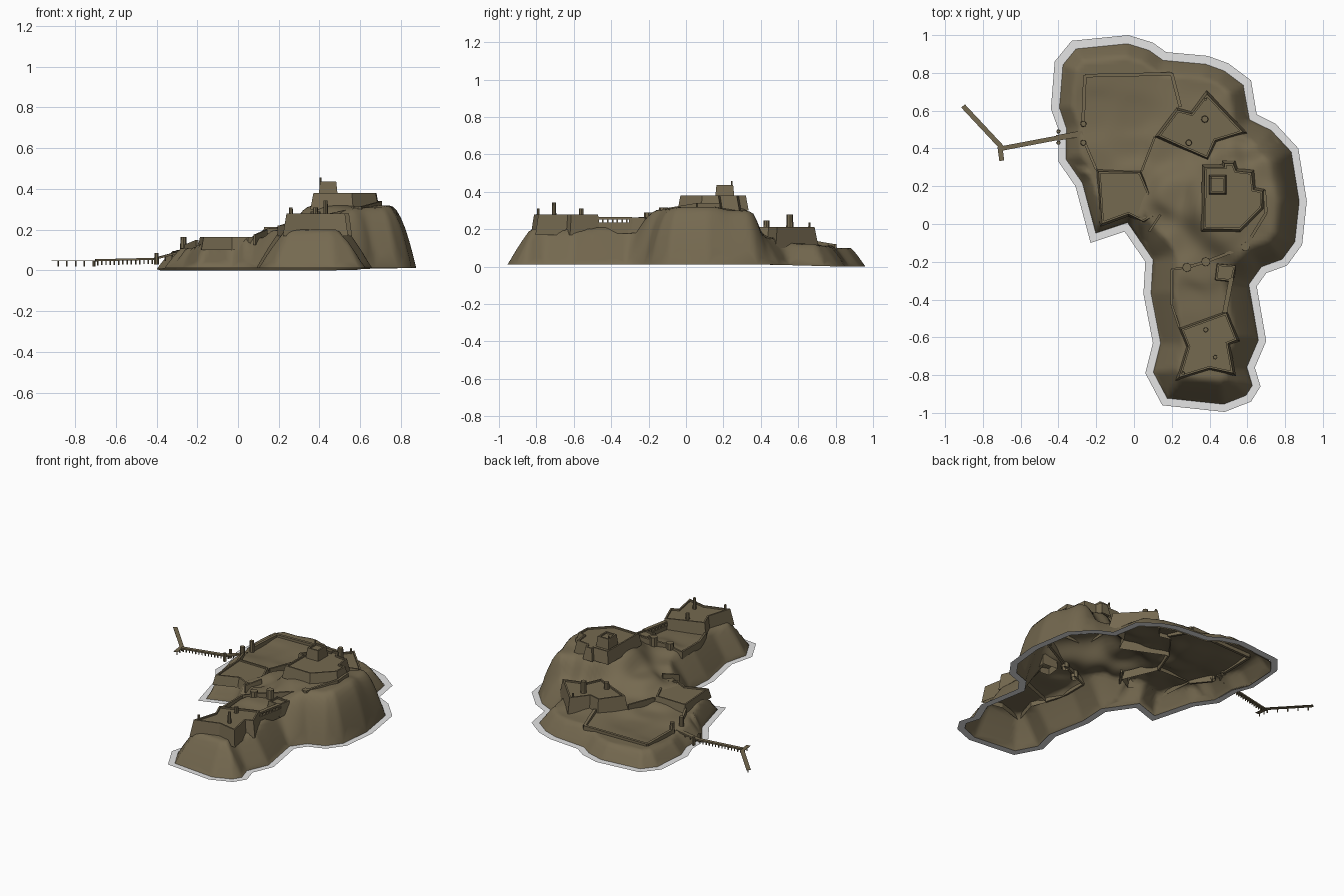
import bpy
import bmesh
import math
from mathutils import Vector
from mathutils.geometry import delaunay_2d_cdt, intersect_point_line

if "Cube" in bpy.data.objects:
    bpy.data.objects.remove(bpy.data.objects["Cube"])


def material(name, color):
    mat = bpy.data.materials.new(name)
    mat.use_nodes = True
    mat.diffuse_color = (*color, 1)
    for node in mat.node_tree.nodes:
        if node.type == 'BSDF_PRINCIPLED':
            node.inputs["Base Color"].default_value = (*color, 1)
            node.inputs["Roughness"].default_value = 0.9
    return mat


EARTH = material("olive_earth", (0.178, 0.142, 0.08))
FOAM = material("pale_foam", (0.78, 0.78, 0.78))


def make_object(name, verts, faces, mat=EARTH, smooth=False, fix_normals=True):
    mesh = bpy.data.meshes.new(name)
    mesh.from_pydata([tuple(v) for v in verts], [], faces)
    if fix_normals:
        bm = bmesh.new()
        bm.from_mesh(mesh)
        bmesh.ops.recalc_face_normals(bm, faces=bm.faces)
        bm.to_mesh(mesh)
        bm.free()
    mesh.materials.append(mat)
    if smooth:
        mesh.shade_smooth()
    obj = bpy.data.objects.new(name, mesh)
    bpy.context.collection.objects.link(obj)


def counter_clockwise(points):
    pts = [Vector(p) for p in points]
    area = sum(a.x * b.y - b.x * a.y for a, b in zip(pts, pts[1:] + pts[:1]))
    return pts if area > 0 else pts[::-1]


def offset(pts, dist):
    """Move a counter-clockwise outline inwards by dist."""
    result = []
    for i, p in enumerate(pts):
        e1 = (p - pts[i - 1]).normalized()
        e2 = (pts[(i + 1) % len(pts)] - p).normalized()
        n1, n2 = Vector((-e1.y, e1.x)), Vector((-e2.y, e2.x))
        result.append(p + (n1 + n2) * dist / max(0.4, 1 + n1.dot(n2)))
    return result


def stacked_loops(name, loops, mat=EARTH, cap=True):
    """Join outlines (points, height) into a band, with an optional end cap."""
    n = len(loops[0][0])
    verts = [(p.x, p.y, z) for pts, z in loops for p in pts]
    faces = []
    for k in range(len(loops) - 1):
        for i in range(n):
            j = (i + 1) % n
            faces.append((k * n + i, k * n + j, k * n + n + j, k * n + n + i))
    if cap:
        faces.append(tuple(range(len(verts) - n, len(verts))))
    make_object(name, verts, faces, mat, fix_normals=False)


def fort(name, points, base, top, batter=0.015, rim=0.01, drop=0.01):
    pts = counter_clockwise(points)
    crest, inner = offset(pts, batter), offset(pts, batter + rim)
    stacked_loops(name, [(pts, base), (crest, top), (inner, top), (inner, top - drop)])


def wall(name, path, height, width):
    """Run of sloped boxes; path points give the top of the wall."""
    verts, faces = [], []
    for a, b in zip(path, path[1:]):
        a, b = Vector(a), Vector(b)
        d = (b - a).normalized()
        side = Vector((-d.y, d.x, 0)).normalized() * width / 2
        down = Vector((0, 0, -height))
        k = len(verts)
        verts += [a - side, b - side, b + side, a + side]
        verts += [v + down for v in verts[k:k + 4]]
        faces += [(k, k + 1, k + 2, k + 3), (k + 7, k + 6, k + 5, k + 4)]
        for i in range(4):
            j = (i + 1) % 4
            faces.append((k + i, k + 4 + i, k + 4 + j, k + j))
    make_object(name, verts, faces)


def turret(name, x, y, base, top, radius, sides=8, taper=0.85):
    ring = [Vector((math.cos(math.tau * i / sides), math.sin(math.tau * i / sides)))
            for i in range(sides)]
    centre = Vector((x, y))
    stacked_loops(name, [([centre + r * radius for r in ring], base),
                         ([centre + r * radius * taper for r in ring], top)])


# Shoreline and foam ring
outline = counter_clockwise([
    (-.33, .97), (-.03, 1), (.1, .96), (.17, .91), (.39, .89), (.5, .85), (.62, .76),
    (.65, .58), (.75, .53), (.87, .4), (.915, .12), (.89, -.11), (.81, -.22),
    (.7, -.26), (.65, -.33), (.7, -.62), (.64, -.76), (.67, -.86), (.62, -.94),
    (.48, -.995), (.15, -.96), (.06, -.79), (.1, -.63), (.05, -.37), (.06, -.2),
    (-.05, -.04), (-.23, -.1), (-.31, .2), (-.4, .33), (-.4, .5), (-.44, .61), (-.42, .86)])
shore = offset(outline, 0.04)
stacked_loops("foam_ring", [(outline, 0.012), (offset(outline, 0.045), 0.012)], FOAM, cap=False)

# Ground heights at a few spots, blended across the island
SPOTS = [
    (-.2, .8, .1), (0, .8, .1), (-.2, .6, .09), (0, .55, .09), (.4, .75, .11),
    (.4, .5, .13), (-.2, .3, .11), (0, .4, .1), (.15, .4, .13), (.55, .62, .12),
    (.4, .1, .32), (.55, .2, .32), (.7, .1, .32), (.75, 0, .32), (.65, -.1, .31),
    (.5, 0, .32), (.5, .27, .32), (.7, .3, .3), (.2, .15, .21), (.1, 0, .16),
    (.2, -.1, .2), (.6, .46, .15), (.4, .4, .15), (.35, -.25, .23), (.3, -.4, .205),
    (.5, -.4, .21), (.3, -.6, .2), (.5, -.6, .2), (.3, -.8, .2), (.5, -.85, .2),
    (-.1, .1, .13), (-.15, 0, .13), (0, .25, .13)]
edges = list(zip(shore, shore[1:] + shore[:1]))


def shore_distance(p):
    best = 9.0
    for a, b in edges:
        t = intersect_point_line(p, a, b)[1]
        best = min(best, (p - a.lerp(b, min(1, max(0, t)))).length)
    return best


def inside(p):
    return sum((a.y > p.y) != (b.y > p.y) and
               p.x < a.x + (b.x - a.x) * (p.y - a.y) / (b.y - a.y)
               for a, b in edges) % 2 == 1


def ground(p):
    weights = [1 / ((p.x - x) ** 2 + (p.y - y) ** 2 + 0.002) ** 2 for x, y, _ in SPOTS]
    level = sum(w * s[2] for w, s in zip(weights, SPOTS)) / sum(weights)
    width = min(0.13, 0.03 + 0.45 * level)
    if p.x < 0.05 and p.y < 0.3:  # steep foot of the west bastion
        width *= 0.65
    t = min(1, shore_distance(p) / width)
    bulge = min(1, max(0.15, (level - 0.2) / 0.12))
    base = 0.012 * (1 - min(1, max(0, p.y - 0.4) / 0.45))
    return base + (level - base) * t * (1 + bulge - bulge * t)


# Island: open shell meshed from the shoreline and a regular grid
STEP = 0.02
grid = [Vector((i * STEP, j * STEP)) for i in range(-24, 48) for j in range(-50, 51)]
grid = [p for p in grid if inside(p) and shore_distance(p) > STEP / 2]
points, _, tris, *_ = delaunay_2d_cdt(shore + grid, [], [list(range(len(shore)))], 1, 1e-5)
make_object("island", [(p.x, p.y, ground(p)) for p in points], tris,
            smooth=True, fix_normals=False)

# Hilltop fort with square keep
fort("hill_fort", [(.355, -.04), (.36, .315), (.465, .315), (.465, .335), (.535, .335),
                   (.55, .295), (.635, .285), (.645, .195), (.695, .185), (.69, .08),
                   (.565, -.045)], .3, .38)
fort("hill_keep", [(.395, .155), (.49, .155), (.49, .26), (.395, .26)], .36, .437, .008)
turret("keep_flagpole", .405, .245, .42, .457, .006, 6)

# North-east star fort
fort("star_fort", [(.385, .71), (.605, .48), (.44, .43), (.395, .33), (.27, .385), (.105, .46),
                   (.225, .62), (.3, .6)], .1, .213)
turret("star_fort_tall_turret", .375, .555, .19, .28, .02)
turret("star_fort_turret", .29, .43, .19, .248, .018)
turret("star_fort_post", .38, .66, .19, .235, .008, 6)

# South fort
fort("south_fort", [(.235, -.55), (.495, -.455), (.56, -.62), (.51, -.64), (.54, -.805),
                    (.4, -.775), (.22, -.83), (.275, -.65)], .17, .28, .012)
turret("south_fort_tall_turret", .43, -.705, .25, .343, .012)
turret("south_fort_turret", .38, -.56, .25, .31, .014)
turret("south_fort_post", .26, -.79, .25, .31, .01, 6)

# West bastion
fort("west_bastion", [(-.2, .29), (.04, .285), (.14, .05), (.05, 0), (-.03, .04),
                      (-.18, -.015)], .1, .163, .012)

# Curtain walls
wall("hill_terrace_wall", [(.69, .18, .34), (.7, .06, .34), (.59, -.12, .31), (.38, -.2, .265),
                           (.28, -.23, .25)], .05, .016)
wall("south_court_wall", [(.28, -.23, .245), (.2, -.24, .22), (.2, -.43, .22),
                          (.24, -.55, .22)], .05, .012)
wall("north_court_wall", [(-.27, .53, .12), (-.26, .785, .115), (.2, .795, .12),
                          (.245, .62, .15)], .04, .018)
wall("gate_wall", [(-.26, .43, .125), (-.2, .29, .15)], .06, .014)
wall("inner_wall", [(.11, .46, .155), (.04, .28, .155)], .06, .012)
wall("hill_path_wall", [(.14, .05, .2), (.08, -.04, .175)], .05, .012)

# Wall turrets and square gatehouse
for name, x, y, base, top in [("east", .59, -.12, .25, .315), ("middle", .38, -.2, .2, .29),
                              ("west", .28, -.23, .18, .265)]:
    turret(name + "_wall_turret", x, y, base, top, .025, 8, .95)
fort("south_gatehouse", [(.425, -.3), (.525, -.31), (.545, -.215), (.435, -.205)],
     .18, .262, .006)
for y in (.43, .53):
    turret("harbour_gate_turret", -.268, y, .08, .165, .017)

# Arcaded bridge between gatehouse and south fort
start, end = Vector((.515, -.29, .265)), Vector((.48, -.47, .265))
sill = Vector((0, 0, -.029))
wall("bridge_deck", [start, end], .012, .025)
wall("bridge_foot", [start + sill, end + sill], .06, .025)
for i in range(8):
    p = start.lerp(end, i / 7)
    wall("bridge_pier", [p + Vector((0, .004, -.01)), p - Vector((0, .004, .01))], .025, .022)

# Harbour jetty: ramp, deck, outer arm and short spur, with piles below
JETTY = [
    ("jetty_ramp", (-.27, .48, .1), (-.41, .455, .062), .03, .01, 4),
    ("jetty_deck", (-.41, .455, .062), (-.7, .4, .055), .024, .01, 14),
    ("jetty_outer_arm", (-.69, .395, .05), (-.905, .625, .05), .026, .003, 5),
    ("jetty_spur", (-.71, .41, .05), (-.7, .335, .05), .026, .003, 2)]
for name, a, b, width, height, count in JETTY:
    wall(name, [a, b], height, width)
    for i in range(count):
        p = Vector(a).lerp(Vector(b), (i + .5) / count)
        turret(name + "_pile", p.x, p.y, p.z - .03, p.z - height, .004, 5, 1)
for y in (.43, .49):
    turret("jetty_post", -.4, y, .03, .085, .012, 6)
